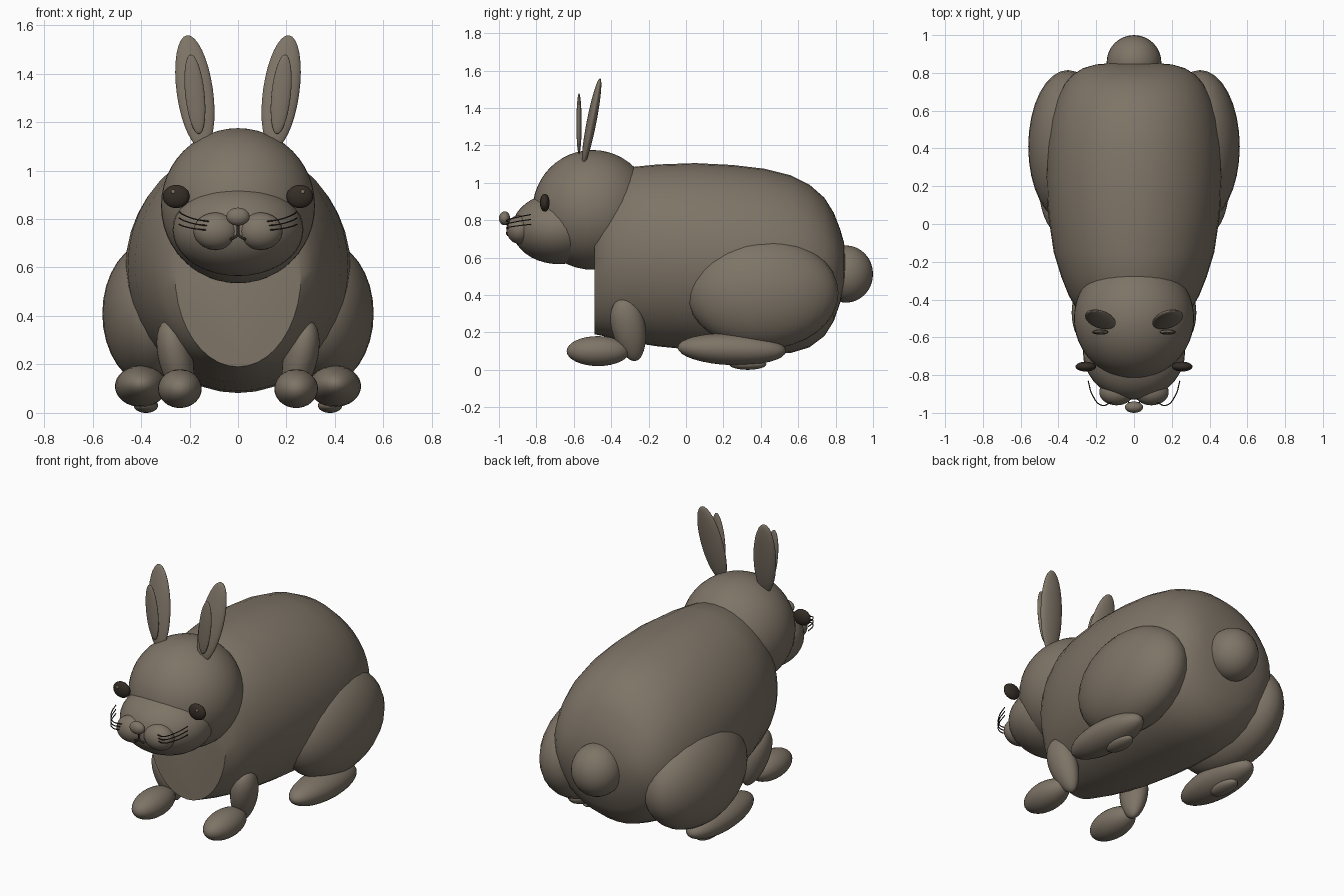
import bpy, bmesh, math
from mathutils import Matrix, Euler

if "Cube" in bpy.data.objects:
    bpy.data.objects.remove(bpy.data.objects["Cube"])


def material(name, rgb):
    m = bpy.data.materials.new(name)
    m.diffuse_color = (*rgb, 1)
    m.use_nodes = True
    m.node_tree.nodes["Principled BSDF"].inputs["Base Color"].default_value = m.diffuse_color
    return m


FUR = material("grey_brown_fur", (0.21, 0.175, 0.135))
DARK = material("dark_brown", (0.035, 0.026, 0.019))


def link(name, mesh, mat):
    mesh.materials.append(mat)
    ob = bpy.data.objects.new(name, mesh)
    bpy.context.collection.objects.link(ob)
    return ob


def blob(name, centre, radii, mat=FUR, rot=(0, 0, 0), taper=0.0, seg=32):
    """Ellipsoid, optionally narrowed toward its lower end, rotated in degrees."""
    bm = bmesh.new()
    bmesh.ops.create_uvsphere(bm, u_segments=seg, v_segments=seg // 2, radius=1)
    for v in bm.verts:
        k = 1 + taper * v.co.z
        v.co.x *= k * radii[0]
        v.co.y *= k * radii[1]
        v.co.z *= radii[2]
    turn = Euler([math.radians(a) for a in rot]).to_matrix().to_4x4()
    bm.transform(Matrix.Translation(centre) @ turn)
    mesh = bpy.data.meshes.new(name)
    bm.to_mesh(mesh)
    bm.free()
    return link(name, mesh, mat)


def pair(name, centre, radii, mat=FUR, rot=(0, 0, 0), **kw):
    for side, s in (("left", -1), ("right", 1)):
        blob(f"{name}_{side}", (s * centre[0], centre[1], centre[2]), radii, mat,
             (rot[0], s * rot[1], s * rot[2]), **kw)


def strand(name, points, radius):
    cu = bpy.data.curves.new(name, 'CURVE')
    cu.dimensions = '3D'
    cu.bevel_depth = radius
    cu.bevel_resolution = 1
    cu.use_fill_caps = True
    sp = cu.splines.new('BEZIER')
    sp.bezier_points.add(len(points) - 1)
    for bp, p in zip(sp.bezier_points, points):
        bp.co = p
        bp.handle_left_type = bp.handle_right_type = 'AUTO'
    sp.resolution_u = 6
    link(name, cu, DARK)


# body: elliptical rings along y as (y, half width, bottom, top)
rings = [(-0.49, 0.26, 0.19, 0.95), (-0.44, 0.31, 0.18, 1.0), (-0.38, 0.345, 0.165, 1.04),
         (-0.28, 0.385, 0.145, 1.085), (-0.15, 0.425, 0.125, 1.098), (0.05, 0.455, 0.105, 1.105),
         (0.25, 0.465, 0.09, 1.095), (0.42, 0.46, 0.082, 1.075), (0.56, 0.44, 0.09, 1.04),
         (0.66, 0.41, 0.12, 0.99), (0.74, 0.37, 0.18, 0.92), (0.79, 0.325, 0.26, 0.84),
         (0.825, 0.27, 0.36, 0.75), (0.845, 0.2, 0.44, 0.68), (0.853, 0.1, 0.51, 0.6)]
N = 40
bm = bmesh.new()
loops = []
for y, w, lo, hi in rings:
    mid, h = (lo + hi) / 2, (hi - lo) / 2
    loops.append([bm.verts.new((w * math.cos(2 * math.pi * i / N), y,
                                mid + h * math.sin(2 * math.pi * i / N))) for i in range(N)])
for a, b in zip(loops, loops[1:]):
    for i in range(N):
        j = (i + 1) % N
        bm.faces.new((a[i], a[j], b[j], b[i]))
bm.faces.new(loops[0])
bm.faces.new(loops[-1])
bmesh.ops.recalc_face_normals(bm, faces=bm.faces)
body = bpy.data.meshes.new("body")
bm.to_mesh(body)
bm.free()
link("body", body, FUR)

# haunches, tail and legs
pair("haunch", (0.35, 0.41, 0.41), (0.21, 0.405, 0.3))
blob("tail", (0, 0.855, 0.512), (0.145, 0.145, 0.153))
pair("hind_foot", (0.4, 0.245, 0.11), (0.108, 0.29, 0.085), rot=(-2, 0, 0))
pair("hind_foot_pad", (0.38, 0.33, 0.03), (0.05, 0.1, 0.03))
pair("front_leg", (0.255, -0.305, 0.215), (0.07, 0.09, 0.175), rot=(12, 12, 0), taper=0.15)
pair("front_paw", (0.24, -0.47, 0.1), (0.09, 0.168, 0.08))

# head
blob("head", (0, -0.5, 0.855), (0.318, 0.32, 0.32), seg=48)
blob("muzzle", (0, -0.68, 0.755), (0.27, 0.25, 0.19), seg=40)
pair("cheek", (0.092, -0.89, 0.75), (0.092, 0.07, 0.077))
blob("nose", (0, -0.97, 0.81), (0.048, 0.03, 0.037), seg=24)
pair("eye", (0.255, -0.755, 0.893), (0.055, 0.026, 0.048), DARK, seg=24)
pair("eye_glint", (0.267, -0.776, 0.912), (0.009, 0.006, 0.009), seg=12)

# ears
pair("ear", (0.178, -0.505, 1.325), (0.075, 0.026, 0.24), rot=(-11, 8, 0))
pair("inner_ear", (0.178, -0.572, 1.315), (0.04, 0.014, 0.165), rot=(0, 6, 0))

# mouth
strand("mouth_line", [(0, -0.95, 0.785), (0, -0.955, 0.737)], 0.006)
for side, s in (("left", -1), ("right", 1)):
    strand(f"mouth_{side}", [(0, -0.955, 0.737), (s * 0.014, -0.955, 0.724),
                             (s * 0.03, -0.945, 0.716)], 0.006)
    # whiskers
    for i in range(3):
        z = 0.79 - 0.018 * i
        rise = 0.04 - 0.008 * i
        strand(f"whisker_{side}_{i}", [(s * 0.12, -0.945, z), (s * 0.17, -0.96, z + rise * 0.2),
                                       (s * 0.218, -0.91, z + rise * 0.6),
                                       (s * 0.243, -0.83, z + rise)], 0.003)

# smooth shading on every mesh part
for ob in bpy.context.scene.objects:
    ob.select_set(ob.type == 'MESH')
    if ob.type == 'MESH':
        bpy.context.view_layer.objects.active = ob
bpy.ops.object.shade_smooth_by_angle(angle=math.radians(45))
